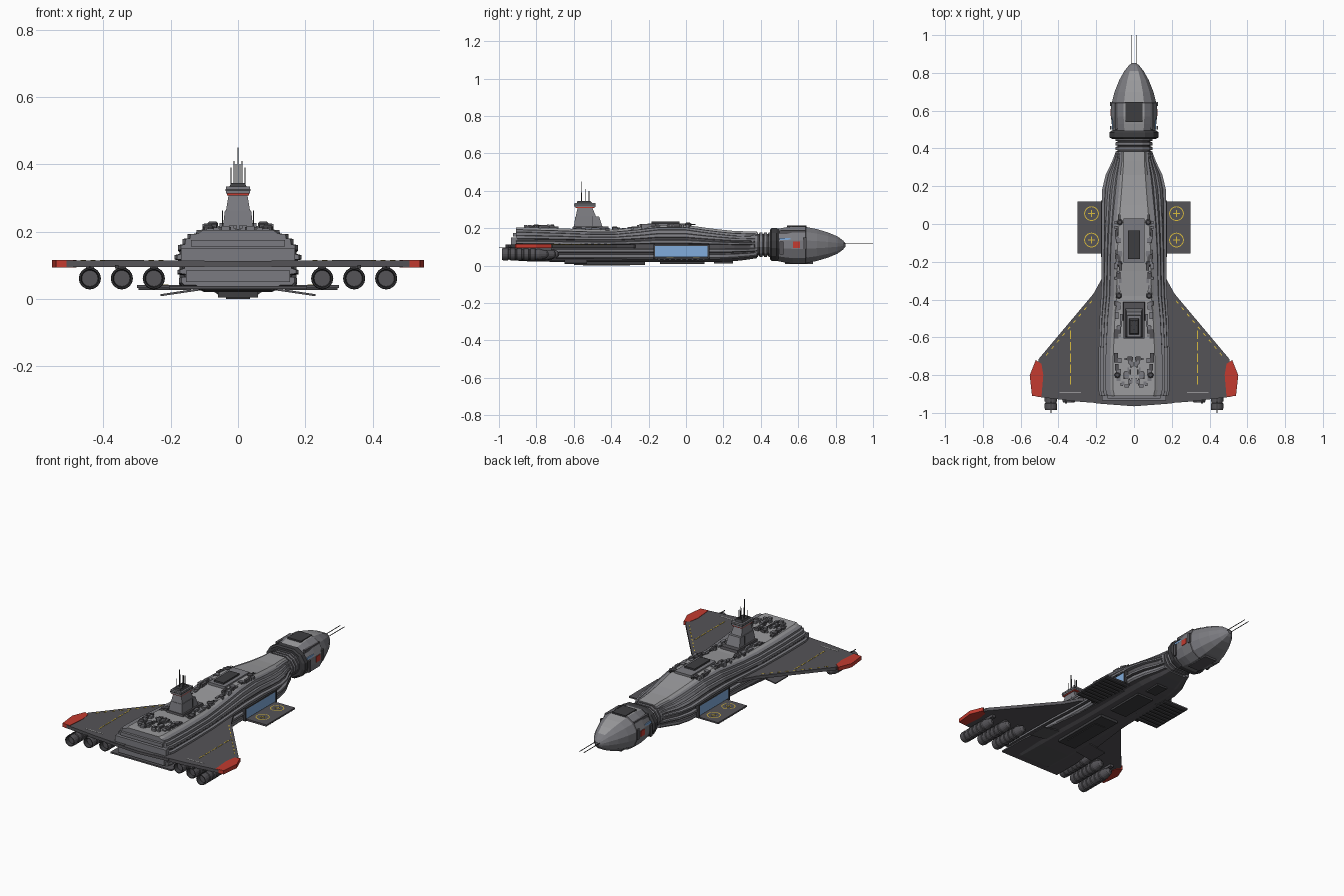
import bpy, bmesh, math, random
from mathutils import Vector

if "Cube" in bpy.data.objects:
    bpy.data.objects.remove(bpy.data.objects["Cube"])
random.seed(4)

def material(name, r, g, b):
    m = bpy.data.materials.new(name)
    m.diffuse_color = tuple(c ** 2.2 for c in (r, g, b)) + (1,)
    m.use_nodes = True
    m.node_tree.nodes["Principled BSDF"].inputs["Base Color"].default_value = m.diffuse_color
    return m

DECK = material("light deck grey", .60, .60, .61)
HULL = material("hull grey", .48, .48, .50)
WING = material("dark wing grey", .335, .33, .345)
DARK = material("charcoal", .25, .25, .26)
RED = material("red", .76, .24, .20)
YELLOW = material("yellow", .85, .73, .25)
WHITE = material("white", .85, .85, .85)
BLUE = material("hangar blue", .50, .67, .86)

def finish(name, bm, *mats):
    bmesh.ops.recalc_face_normals(bm, faces=bm.faces)
    me = bpy.data.meshes.new(name)
    bm.to_mesh(me)
    bm.free()
    for m in mats:
        me.materials.append(m)
    ob = bpy.data.objects.new(name, me)
    bpy.context.collection.objects.link(ob)
    return ob

def loft(name, rings, *mats, rule=None, bm=None):
    """Skin closed rings of points; rule(ring, side) gives the material index."""
    own = bm is None
    bm = bm or bmesh.new()
    vs = [[bm.verts.new(p) for p in r] for r in rings]
    n = len(vs[0])
    for i in range(len(vs) - 1):
        for j in range(n):
            k = (j + 1) % n
            f = bm.faces.new((vs[i][j], vs[i][k], vs[i + 1][k], vs[i + 1][j]))
            f.material_index = rule(i, j) if rule else 0
    bm.faces.new(vs[0])
    bm.faces.new(vs[-1])
    return finish(name, bm, *mats) if own else None

def boxes(name, mat, items, mirror=True):
    """Axis-aligned boxes (x0,x1,y0,y1,z0,z1), optionally mirrored in x."""
    bm = bmesh.new()
    for x0, x1, y0, y1, z0, z1 in items:
        for s in ((1, -1) if mirror else (1,)):
            loft("", [[(s * x0, y0, z), (s * x1, y0, z), (s * x1, y1, z), (s * x0, y1, z)]
                      for z in (z0, z1)], bm=bm)
    return finish(name, bm, mat)

def plates(name, mat, poly, z0, z1):
    bm = bmesh.new()
    for s in (1, -1):
        loft("", [[(s * x, y, z) for x, y in poly] for z in (z0, z1)], bm=bm)
    return finish(name, bm, mat)

def tapered(name, mat, levels):
    """Tower blocks from levels (half width, y0, y1, z)."""
    return loft(name, [[(-w, a, z), (w, a, z), (w, b, z), (-w, b, z)] for w, a, b, z in levels], mat)

# Main hull: a terraced cross-section swept along y
half = [(.10, .02), (.13, .034), (.165, .034), (.175, .043), (.175, .06), (.16, .062), (.16, .07),
        (.18, .073), (.18, .085), (.165, .09), (.165, .115), (.188, .118), (.188, .13), (.174, .134),
        (.174, .142), (.178, .146), (.178, .16), (.165, .162), (.165, .165), (.165, .178),
        (.15, .18), (.15, .192), (.125, .194), (.11, .205)]
dark_sides = {0, 1, 4, 5, 6, 9, 13, 14, 17}
# y, width, deck width, rise of upper part, squeeze of lower part
stations = [(-.91, .96, .98, .0, .9), (-.88, 1, 1, .0, .95), (-.70, 1, 1, -.005, 1), (-.5, .97, .95, -.012, 1),
            (-.38, .93, .9, -.012, 1), (-.25, .91, .9, .0, 1), (-.15, .91, .88, .012, 1), (0, .91, .8, .012, 1),
            (.10, .91, .72, -.002, 1), (.18, .90, .66, -.012, 1), (.26, .80, .68, -.02, .95),
            (.33, .62, .8, -.022, .85), (.38, .52, .95, -.024, .75)]
rings = []
for y, w, deck, rise, low in stations:
    right = []
    for x, z in half:
        t = min(1, max(0, (z - .13) / .075))
        zz = z + rise * min(1, (z - .10) / .08) if z > .10 else .10 + (z - .10) * low
        right.append((x * w * (1 - (1 - deck) * t), y, zz))
    rings.append(right + [(-x, y_, z) for x, y_, z in reversed(right)])
n = len(half)
def hull_rule(i, j):
    if j == n - 1 or j in (n - 2, n):
        return 1
    side = j if j < n else 2 * n - 2 - j
    return 2 if side in dark_sides or side < 0 else 0
loft("main_hull", rings, HULL, DECK, WING, rule=hull_rule)

# Stern ledges and bottom plating
boxes("stern_ledges", HULL, [(-.17, .17, -.935, -.90, .10, .15), (-.155, .155, -.93, -.9, .05, .085),
                             (-.14, .14, -.925, -.9, .155, .175)], False)
plates("stern_skirt", WING, [(0, -.9), (.2, -.9), (.2, -.95), (0, -.965)], .096, .112)
plates("belly_plate", WING, [(0, .05), (.13, .05), (.15, -.3), (.205, -.75), (.205, -.93), (0, -.93)], .03, .039)
boxes("keel_slabs", DARK, [(-.06, .06, -.60, -.22, .004, .024), (-.055, .055, -.14, .10, .008, .024),
                           (-.035, .035, .15, .25, .012, .03), (-.035, .035, -.55, -.3, 0, .006)], False)
bm = bmesh.new()
for s in (1, -1):
    loft("", [[(s * .08, y, .037), (s * .23, y, .014), (s * .23, y, .008), (s * .08, y, .030)]
              for y in (-.65, -.53)], bm=bm)
finish("belly_fins", bm, WING)

# Delta wings with red tips and painted lines
plates("wings", WING, [(.1, -.24), (.165, -.28), (.215, -.37), (.505, -.715), (.51, -.915), (.3, -.94), (.1, -.955)],
       .095, .114)
plates("wing_tips", RED, [(.49, -.74), (.52, -.72), (.552, -.80), (.54, -.91), (.49, -.915), (.48, -.8)], .093, .116)
boxes("wing_dashes", YELLOW, [(.333, .338, y, y + .045, .112, .1155) for y in
                              (-.85, -.79, -.73, -.67, -.61)])
boxes("wing_rear_lines", WHITE, [(.28, .395, -.896, -.891, .112, .1155)])
bm = bmesh.new()
for s in (1, -1):
    for k in range(9):
        a, b = Vector((.225, -.405)), Vector((.485, -.715))
        p, q = a.lerp(b, k / 9), a.lerp(b, (k + .4) / 9)
        loft("", [[(s * p.x, p.y, z), (s * q.x, q.y, z), (s * q.x - s * .004, q.y - .003, z),
                   (s * p.x - s * .004, p.y - .003, z)] for z in (.112, .1155)], bm=bm)
finish("leading_edge_dashes", bm, YELLOW)

# Engines: ribbed pods, three under each wing
def circle(x, y, z, r, k=16):
    return [(x + r * math.cos(2 * math.pi * i / k), y, z + r * math.sin(2 * math.pi * i / k)) for i in range(k)]
bm = bmesh.new()
for s in (1, -1):
    for x, y0 in ((.25, -.93), (.345, -.945), (.44, -.985)):
        prof = [(.025, .024), (0, .027), (0, .031)]
        for k in range(5):
            a = .01 + k * .036
            prof += [(a, .033), (a + .024, .033), (a + .027, .029), (a + .034, .029)]
        prof += [(.20, .031), (.24, .02), (.25, .008)]
        loft("", [circle(s * x, y0 + dy, .061, r) for dy, r in prof], bm=bm,
             rule=lambda i, j: 1 if i < 2 else 0)
finish("engines", bm, WING, DARK)
boxes("engine_pylons", WING, [(x - .012, x + .012, -.9, -.72, .08, .1) for x in (.25, .345, .44)])
boxes("engine_rods", DARK, [(.438, .442, -1.0, -.9, .094, .098), (.355, .365, -.95, -.9, .09, .1)])

# Neck and nose: twelve-sided rings
shape = [(.45, 1), (.8, .72), (1, .25), (1, -.2), (.82, -.7), (.45, -1)]
def oval(y, w, zc, h):
    r = [(x * w, y, zc + z * h) for x, z in shape]
    return r + [(-x, y_, z) for x, y_, z in reversed(r)]
neck = []
for k in range(5):
    a = .345 + k * .024
    neck += [oval(a, .099, .112, .066), oval(a + .015, .099, .112, .066),
             oval(a + .017, .088, .112, .058), oval(a + .022, .088, .112, .058)]
loft("neck_ribs", neck, HULL, WING, rule=lambda i, j: 1 if i % 4 > 0 else 0)
loft("nose_collar", [oval(.45, .115, .112, .08), oval(.458, .13, .112, .088), oval(.485, .13, .112, .088),
                     oval(.495, .118, .112, .085)], DARK)
nose = [(.48, .11, .11, .084), (.53, .118, .11, .094), (.57, .122, .11, .1), (.64, .122, .11, .1),
        (.645, .117, .11, .096), (.70, .103, .11, .085), (.76, .079, .11, .067),
        (.81, .051, .11, .046), (.84, .027, .11, .024), (.852, .010, .11, .009)]
loft("nose", [oval(*s) for s in nose], HULL, DECK, WING,
     rule=lambda i, j: 2 if i == 3 else 1 if j == 11 and i < 7 else 0)
boxes("nose_roof_panel", DARK, [(-.045, .045, .54, .645, .2, .215)], False)
boxes("nose_side_rails", WING, [(.118, .127, .625, .645, .09, .15), (.118, .126, .5, .52, .06, .13),
                                (.085, .1, .5, .64, .17, .188)])
boxes("nose_red_marks", RED, [(.119, .1255, .573, .61, .095, .13)])
boxes("nose_windows", BLUE, [(.111, .1175, .5, .56, .136, .148)])
boxes("nose_antennae", DARK, [(.013, .016, .80, 1.0, .117, .12)])
boxes("chin_panel", WING, [(-.04, .04, .53, .68, .009, .03)], False)

# Hangars: blue openings, frames, and landing platforms
boxes("hangar_fields", BLUE, [(.15, .170, -.165, .115, .045, .106)])
boxes("hangar_frames", DARK, [(.14, .174, -.175, .125, .106, .114), (.14, .174, -.175, -.165, .035, .11),
                              (.14, .174, .115, .125, .035, .11)])
boxes("landing_platforms", WING, [(.13, .30, -.155, .12, .032, .041)])
boxes("platform_ribs", DARK, [(.14, .295, -.15 + k * .03, -.14 + k * .03, .027, .033) for k in range(9)])
bm = bmesh.new()
for s in (1, -1):
    for cy in (.055, -.085):
        c, d = circle(s * .225, 0, 0, .039, 24), circle(s * .225, 0, 0, .034, 24)
        vs = [[bm.verts.new((x, cy + z, .0425)) for x, _, z in r] for r in (c, d)]
        for i in range(24):
            k = (i + 1) % 24
            bm.faces.new((vs[0][i], vs[0][k], vs[1][k], vs[1][i]))
finish("landing_circles", bm, YELLOW)
boxes("landing_crosses", YELLOW, [b for cy in (.055, -.085) for b in
      ((.207, .243, cy - .002, cy + .002, .04, .0425), (.223, .227, cy - .018, cy + .018, .04, .0425))])

# Command tower
tapered("tower_base", WING, [(.058, -.61, -.41, .185), (.055, -.605, -.415, .208)])
tapered("tower_foot", HULL, [(.046, -.60, -.445, .205), (.039, -.592, -.465, .262)])
tapered("tower_trunk", HULL, [(.036, -.59, -.48, .26), (.028, -.58, -.5, .308)])
tapered("tower_red_band", RED, [(.033, -.592, -.488, .307), (.033, -.592, -.488, .314)])
tapered("tower_cap", HULL, [(.036, -.597, -.485, .313), (.036, -.597, -.485, .334)])
tapered("tower_roof", DARK, [(.026, -.585, -.5, .333), (.02, -.58, -.51, .345)])
boxes("tower_windows", DARK, [(-.037, .037, -.598, -.484, .321, .326)], False)
boxes("tower_antennae", DARK, [(.0, .002, -.562, -.559, .34, .45), (.011, .013, -.54, -.537, .33, .41),
                               (.020, .022, -.56, -.557, .33, .39), (.005, .008, -.52, -.517, .33, .4),
                               (.044, .047, -.5, -.497, .2, .262)])

# Deck block amidships
boxes("deck_block", HULL, [(-.055, .055, -.205, .03, .205, .226)], False)
boxes("deck_hatch", DARK, [(-.033, .033, -.185, -.035, .22, .236)], False)

# Turrets with twin barrels
bm = bmesh.new()
guns = []
for x, y, z in ((.075, .01, .212), (.078, -.21, .205), (.08, -.38, .192), (.088, -.80, .202)):
    for s in (1, -1):
        loft("", [[(px, py + y, zz) for px, _, py in circle(s * x, 0, 0, r, 8)]
                  for zz, r in ((z - .01, .016), (z + .012, .016), (z + .018, .01))], bm=bm)
    guns += [(x - .007, x - .004, y, y + .04, z + .006, z + .01), (x + .004, x + .007, y, y + .04, z + .006, z + .01)]
finish("turrets", bm, WING)
boxes("turret_barrels", DARK, guns)

# Small machinery scattered on the deck
bits = []
for k in range(70):
    y = random.choice((random.uniform(-.88, -.72), random.uniform(-.62, -.25), random.uniform(-.25, -.0)))
    x = random.uniform(.06, .088) if y > -.65 else random.uniform(0, .09)
    z = .205 if y < -.65 else .195 if y < -.28 else .212
    bits.append((x, x + random.uniform(.008, .025), y, y + random.uniform(.01, .04), z - .02,
                 z + random.uniform(.003, .014)))
boxes("deck_machinery_light", HULL, bits[:45])
boxes("deck_machinery_dark", WING, bits[45:])
